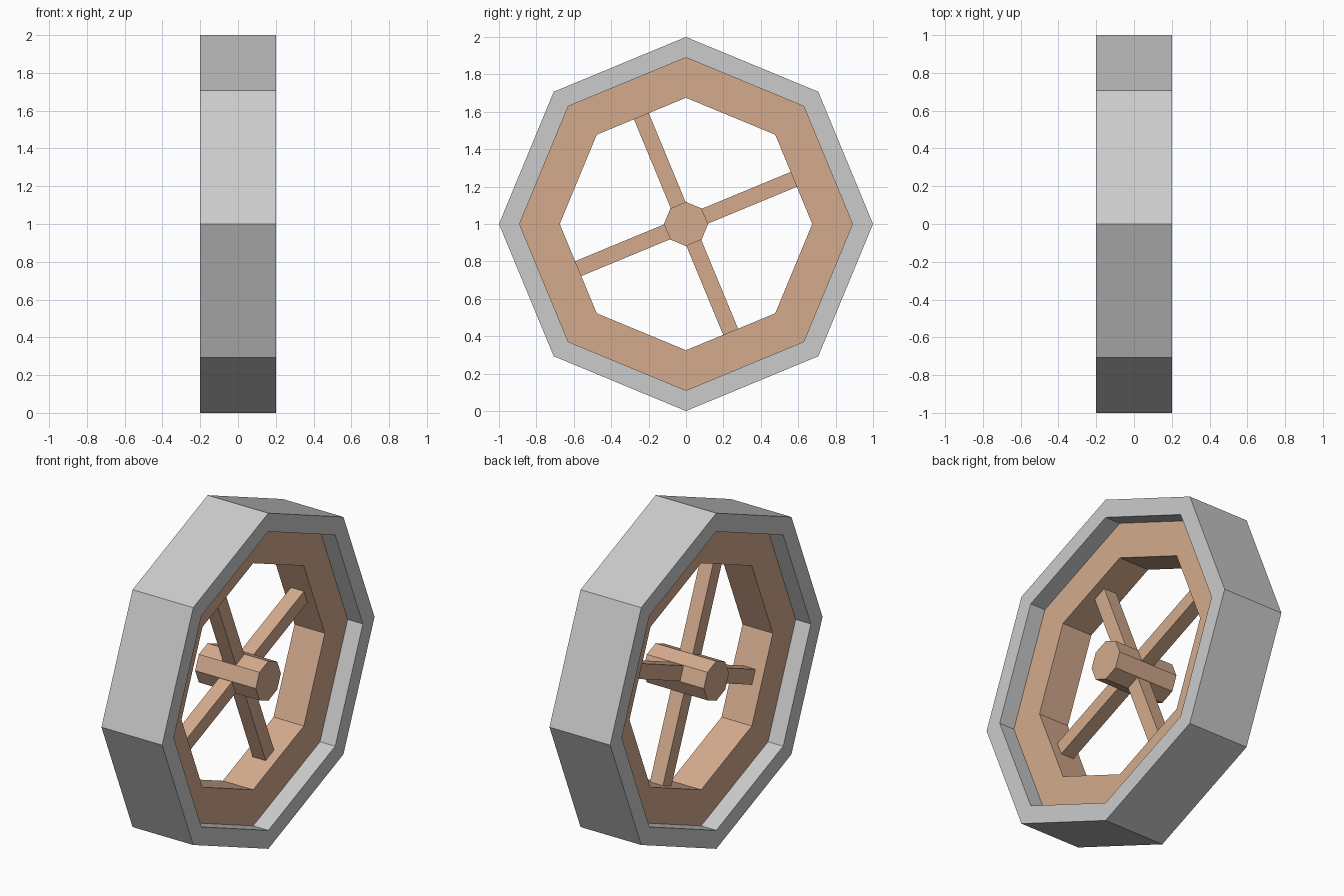
import bpy, bmesh, math
from mathutils import Matrix

if "Cube" in bpy.data.objects:
    bpy.data.objects.remove(bpy.data.objects["Cube"])

SIDES = 8
CENTRE_Z = 1.0

wood = bpy.data.materials.new("wood")
wood.diffuse_color = (0.66, 0.41, 0.27, 1)
wood.use_nodes = True
wood.node_tree.nodes["Principled BSDF"].inputs["Base Color"].default_value = wood.diffuse_color


def finish(name, bm, mat=None):
    bmesh.ops.recalc_face_normals(bm, faces=bm.faces)
    mesh = bpy.data.meshes.new(name)
    bm.to_mesh(mesh)
    bm.free()
    obj = bpy.data.objects.new(name, mesh)
    obj.location.z = CENTRE_Z
    bpy.context.collection.objects.link(obj)
    if mat:
        mesh.materials.append(mat)
    return obj


def octagon(bm, r, x):
    angles = [2 * math.pi * i / SIDES for i in range(SIDES)]
    return [bm.verts.new((x, r * math.cos(a), r * math.sin(a))) for a in angles]


def ring(name, outer, inner, half, mat=None):
    # Sweep a rectangular section round the x axis
    bm = bmesh.new()
    section = [(outer, -half), (outer, half), (inner, half), (inner, -half)]
    loops = [octagon(bm, r, x) for r, x in section]
    for k in range(4):
        a, b = loops[k], loops[(k + 1) % 4]
        for i in range(SIDES):
            j = (i + 1) % SIDES
            bm.faces.new((a[i], a[j], b[j], b[i]))
    return finish(name, bm, mat)


# Outer tyre and recessed wooden rim
ring("tyre", 1.0, 0.89, 0.2)
ring("rim", 0.89, 0.675, 0.1, wood)

# Hub: solid octagonal prism as wide as the tyre
bm = bmesh.new()
a, b = octagon(bm, 0.118, -0.2), octagon(bm, 0.118, 0.2)
bm.faces.new(a)
bm.faces.new(b)
for i in range(SIDES):
    j = (i + 1) % SIDES
    bm.faces.new((a[i], a[j], b[j], b[i]))
finish("hub", bm, wood)

# Four square spokes from the hub flats to the rim flats
r0, r1, w = 0.10, 0.626, 0.086
for n in range(4):
    bm = bmesh.new()
    turn = Matrix.Rotation(math.radians(22.5 + 90 * n), 4, 'X')
    shape = Matrix.Translation((0, (r0 + r1) / 2, 0)) @ Matrix.Diagonal((w, r1 - r0, w, 1))
    bmesh.ops.create_cube(bm, size=1, matrix=turn @ shape)
    finish(f"spoke_{n + 1}", bm, wood)
